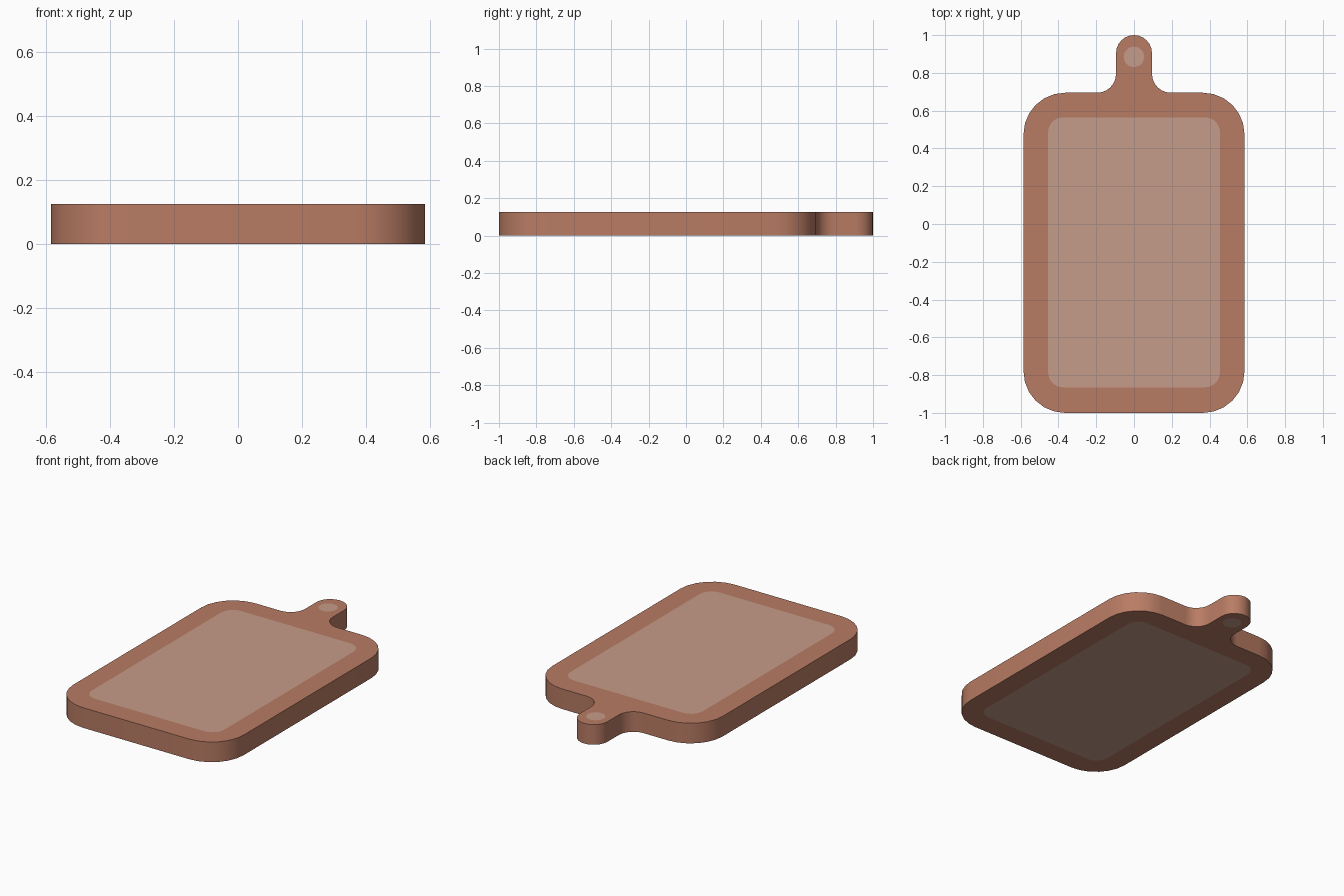
import bpy, bmesh, math
from math import radians

if "Cube" in bpy.data.objects:
    bpy.data.objects.remove(bpy.data.objects["Cube"])

T = 0.125  # board thickness


def material(name, srgb):
    m = bpy.data.materials.new(name)
    lin = [((c / 255 + 0.055) / 1.055) ** 2.4 for c in srgb]
    m.diffuse_color = (*lin, 1)
    m.use_nodes = True
    m.node_tree.nodes["Principled BSDF"].inputs["Base Color"].default_value = m.diffuse_color
    return m


def arc(cx, cy, r, a0, a1, n):
    return [(cx + r * math.cos(radians(a0 + (a1 - a0) * i / n)),
             cy + r * math.sin(radians(a0 + (a1 - a0) * i / n))) for i in range(n + 1)]


def mirrored(half):
    """Close a right-hand half profile (bottom to top) across x = 0."""
    return half + [(-x, y) for x, y in reversed(half) if abs(x) > 1e-5]


# Board outline with rounded corners, filleted neck and round handle
outline = mirrored(arc(0.365, -0.78, 0.22, -90, 0, 6)
                   + arc(0.365, 0.475, 0.22, 0, 90, 6)
                   + arc(0.195, 0.795, 0.10, -90, -180, 6)
                   + arc(0, 0.905, 0.095, 0, 90, 6))
# Painted panel and handle dot, cut into both flat faces
panel = mirrored(arc(0.375, -0.785, 0.08, -90, 0, 5)
                 + arc(0.375, 0.485, 0.08, 0, 90, 5))
dot = arc(0, 0.885, 0.055, 0, 360, 12)[:-1]

bm = bmesh.new()


def ring(points, z):
    vs = [bm.verts.new((x, y, z)) for x, y in points]
    es = [bm.edges.new((vs[i], vs[(i + 1) % len(vs)])) for i in range(len(vs))]
    return vs, es


rims = []
for z in (0, T):
    rim, edges = ring(outline, z)
    rims.append(rim)
    insets = [ring(p, z) for p in (panel, dot)]
    for _, es in insets:
        edges += es
    # border face around the insets, then the inset faces themselves
    bmesh.ops.triangle_fill(bm, edges=edges, use_beauty=True,
                            normal=(0, 0, 1 if z else -1))
    for vs, _ in insets:
        f = bm.faces.get(vs) or bm.faces.new(vs if z else vs[::-1])
        f.material_index = 1

# Side wall
low, high = rims
for i in range(len(low)):
    j = (i + 1) % len(low)
    bm.faces.new((low[i], low[j], high[j], high[i]))
bmesh.ops.recalc_face_normals(bm, faces=bm.faces)

mesh = bpy.data.meshes.new("cutting_board")
bm.to_mesh(mesh)
bm.free()
mesh.materials.append(material("brown wood", (185, 124, 100)))
mesh.materials.append(material("pale wood", (198, 156, 138)))
board = bpy.data.objects.new("cutting_board", mesh)
bpy.context.collection.objects.link(board)
bpy.context.view_layer.objects.active = board
board.select_set(True)
bpy.ops.object.shade_smooth_by_angle(angle=radians(35))
